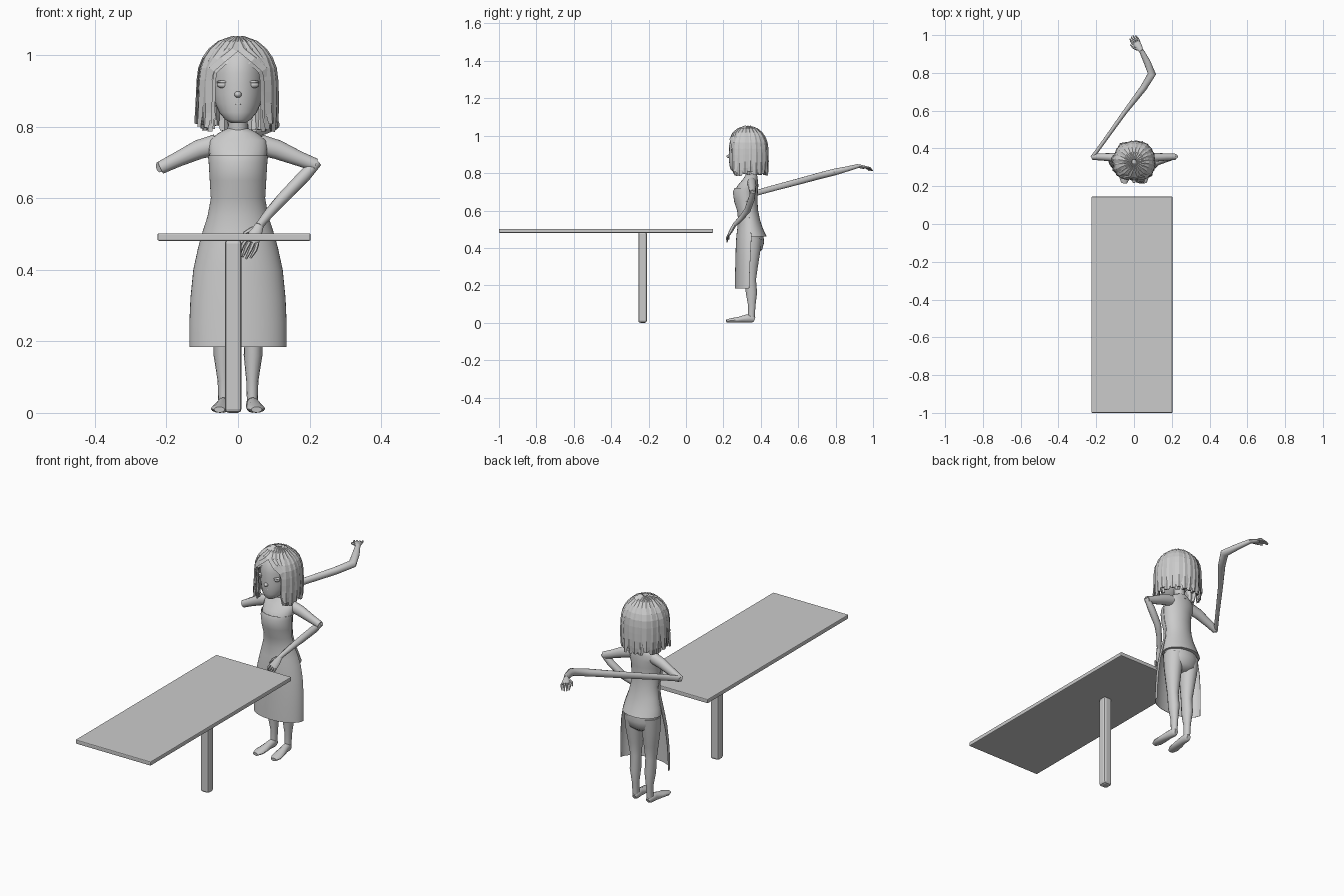
import bpy, bmesh, random
from math import sin, cos, pi, radians
from mathutils import Vector as V

random.seed(4)
cube = bpy.data.objects.get("Cube")
if cube:
    bpy.data.objects.remove(cube)

GREY = bpy.data.materials.new("plain grey")
GREY.use_nodes = True
GREY.diffuse_color = (.6, .6, .6, 1)
GREY.node_tree.nodes["Principled BSDF"].inputs["Base Color"].default_value = (.6, .6, .6, 1)


def finish(name, bm, smooth=True):
    bmesh.ops.recalc_face_normals(bm, faces=bm.faces)
    me = bpy.data.meshes.new(name)
    bm.to_mesh(me)
    bm.free()
    ob = bpy.data.objects.new(name, me)
    bpy.context.collection.objects.link(ob)
    me.materials.append(GREY)
    if smooth:
        bpy.ops.object.select_all(action='DESELECT')
        ob.select_set(True)
        bpy.context.view_layer.objects.active = ob
        bpy.ops.object.shade_smooth_by_angle(angle=radians(50))
    return ob


def skin(bm, rings):
    """Join rings of points into a closed tube."""
    loops = [[bm.verts.new(p) for p in r] for r in rings]
    n = len(loops[0])
    for a, b in zip(loops, loops[1:]):
        for i in range(n):
            bm.faces.new((a[i], a[(i + 1) % n], b[(i + 1) % n], b[i]))
    bm.faces.new(loops[0])
    bm.faces.new(loops[-1])


def level(z, cy, rx, ry, n=24):
    """Horizontal oval ring."""
    return [V((rx * cos(2 * pi * i / n), cy + ry * sin(2 * pi * i / n), z)) for i in range(n)]


def tube(bm, path, radii, hints, n=10):
    """Oval tube along a path; radii are (width, thickness), hints the thickness direction."""
    path = [V(p) for p in path]
    rings = []
    for i, p in enumerate(path):
        tan = (path[min(i + 1, len(path) - 1)] - path[max(i - 1, 0)]).normalized()
        hint = hints[i] if isinstance(hints, list) else V(hints)
        side = tan.cross(hint).normalized()
        up = side.cross(tan)
        w, t = radii[i]
        rings.append([p + side * w * cos(2 * pi * k / n) + up * t * sin(2 * pi * k / n)
                      for k in range(n)])
    skin(bm, rings)


def box(name, lo, hi, bevel):
    bm = bmesh.new()
    bmesh.ops.create_cube(bm, size=1)
    for v in bm.verts:
        v.co = V([(a + b) / 2 + c * (b - a) for a, b, c in zip(lo, hi, v.co)])
    ob = finish(name, bm, smooth=False)
    mod = ob.modifiers.new("bevel", 'BEVEL')
    mod.width = bevel
    mod.segments = 2


def ball(name, centre, scale):
    bm = bmesh.new()
    bmesh.ops.create_uvsphere(bm, u_segments=16, v_segments=10, radius=1)
    for v in bm.verts:
        v.co = V([c + s * k for c, s, k in zip(centre, scale, v.co)])
    finish(name, bm)


def loft(name, rows):
    bm = bmesh.new()
    skin(bm, [level(*r) for r in rows])
    finish(name, bm)


# Table
box("table_top", (-.225, -1, .481), (.203, .145, .502), .004)
box("table_leg", (-.037, -.255, 0), (.01, -.209, .485), .011)

# Torso with the flared shirt hem, neck and hips: (z, centre y, half width, half depth)
loft("torso", [(.462, .355, .1, .076), (.5, .347, .095, .066), (.55, .34, .08, .056),
               (.6, .332, .071, .054), (.65, .322, .074, .06), (.7, .32, .077, .064),
               (.735, .332, .082, .055), (.762, .342, .08, .042), (.782, .348, .055, .034),
               (.795, .35, .03, .028)])
loft("neck", [(.77, .352, .034, .032), (.8, .345, .026, .026), (.86, .335, .026, .028)])
loft("hips", [(.53, .345, .08, .055), (.48, .35, .088, .062), (.43, .352, .091, .066),
              (.39, .352, .075, .055), (.37, .35, .04, .03)])

# Apron, open at the back and close to the torso above the waist: (z, half width, front y, edge y)
bm = bmesh.new()
rows = []
for z, half, front, edge in [(.184, .135, .262, .338), (.25, .135, .263, .34), (.32, .132, .265, .343),
                             (.4, .124, .267, .347), (.46, .111, .27, .35), (.5, .1, .275, .347),
                             (.55, .084, .28, .34), (.6, .075, .274, .332), (.65, .078, .258, .322),
                             (.7, .081, .252, .32), (.72, .083, .26, .326)]:
    rows.append([bm.verts.new((half * cos(pi * i / 24), edge - (edge - front) * sin(pi * i / 24), z))
                 for i in range(25)])
for a, b in zip(rows, rows[1:]):
    for i in range(24):
        bm.faces.new((a[i], a[i + 1], b[i + 1], b[i]))
apron = finish("apron", bm)
cloth = apron.modifiers.new("cloth", 'SOLIDIFY')
cloth.thickness = .002
cloth.offset = 0
apron.modifiers.new("crisp_rim", 'EDGE_SPLIT').split_angle = radians(50)

# Legs and feet
for side, word in ((1, "left"), (-1, "right")):
    bm = bmesh.new()
    tube(bm, [(side * x, y, z) for x, y, z in
              [(.046, .352, .45), (.047, .35, .38), (.045, .347, .3), (.043, .345, .23),
               (.042, .35, .16), (.04, .352, .09), (.04, .35, .03)]],
         [(.047, .055), (.043, .048), (.034, .038), (.026, .03), (.026, .031), (.017, .02), (.015, .018)],
         (0, 1, 0), 14)
    finish(word + "_leg", bm)
    bm = bmesh.new()
    tube(bm, [(side * x, y, z) for x, y, z in
              [(.039, .366, .016), (.04, .352, .022), (.042, .32, .022), (.046, .28, .016),
               (.05, .24, .012), (.052, .216, .009)]],
         [(.01, .012), (.018, .022), (.018, .021), (.024, .015), (.026, .012), (.015, .008)], (0, 0, 1), 12)
    finish(word + "_foot", bm)


def hand(name, wrist, tip, across, normal):
    """Palm, four curled fingers and a thumb."""
    wrist, tip, across, normal = V(wrist), V(tip), V(across).normalized(), V(normal).normalized()
    reach = tip - wrist
    bm = bmesh.new()
    tube(bm, [wrist, wrist + reach * .25, wrist + reach * .55], [(.012, .01), (.018, .01), (.021, .007)], normal)
    for k in range(4):
        off = across * (k - 1.5) * .011
        base = wrist + reach * .5 + off
        length = .5 - .07 * abs(k - 1.4)
        tube(bm, [base, base + reach * length * .5 + off * .2, base + reach * length - normal * .012],
             [(.006, .006), (.0055, .0055), (.003, .003)], normal, 6)
    base = wrist + reach * .15 + across * .012
    tube(bm, [base, base + reach * .2 + across * .016, base + reach * .42 + across * .019 - normal * .006],
         [(.008, .007), (.006, .006), (.003, .003)], normal, 6)
    finish(name, bm)


def arm(word, upper, lower, lower_radii):
    bm = bmesh.new()
    tube(bm, upper, [(.024, .029), (.023, .027), (.019, .021), (.017, .018)], (0, 0, 1), 12)
    finish(word + "_upper_arm", bm)
    bm = bmesh.new()
    tube(bm, lower, lower_radii, (0, .1, 1), 12)
    finish(word + "_forearm", bm)


# Left arm bent forward, right arm stretched far behind
arm("left", [(.06, .35, .75), (.11, .353, .736), (.17, .355, .711), (.217, .356, .693)],
    [(.222, .358, .702), (.185, .35, .662), (.125, .328, .6), (.09, .297, .562), (.058, .258, .522)],
    [(.012, .014), (.018, .018), (.017, .017), (.014, .014), (.011, .011)])
hand("left_hand", (.06, .26, .524), (.018, .208, .435), (-1, .3, .4), (.2, -1, .5))
arm("right", [(-.06, .35, .75), (-.11, .353, .736), (-.17, .355, .708), (-.217, .356, .685)],
    [(-.221, .352, .687), (-.15, .45, .715), (-.05, .59, .752), (.05, .72, .787),
     (.095, .795, .806), (.068, .86, .822), (.038, .92, .838)],
    [(.01, .015), (.01, .016), (.012, .017), (.018, .018), (.022, .018), (.018, .014), (.012, .011)])
hand("right_hand", (.038, .918, .838), (-.012, .998, .824), (-1, -.5, 0), (0, .1, 1))

# Head and face
loft("head", [(.81, .27, .02, .022), (.82, .276, .036, .038), (.84, .292, .053, .059),
              (.865, .308, .064, .078), (.89, .32, .071, .091), (.92, .327, .074, .097),
              (.95, .33, .075, .099), (.985, .33, .071, .092), (1.015, .33, .058, .072),
              (1.032, .33, .036, .045), (1.04, .33, .012, .015)])
for side, word in ((1, "left"), (-1, "right")):
    ball(word + "_eye", (side * .04, .254, .917), (.019, .012, .01))
    ball(word + "_eyelid", (side * .04, .253, .925), (.02, .013, .005))
ball("nose", (0, .229, .89), (.01, .013, .009))
ball("upper_lip", (0, .239, .864), (.02, .009, .0035))
ball("lower_lip", (0, .242, .856), (.016, .01, .004))

# Hair: chunky strands from the crown, swept aside at the forehead to frame the face
bm = bmesh.new()
STEPS = [(.04, .007), (.16, .014), (.25, .018), (.33, .02), (.41, .021), (.5, .021),
         (.62, .021), (.76, .02), (.89, .018), (1, .011)]
LIMIT = radians(52)
for layer, count in ((1.0, 24), (.9, 22)):
    for k in range(count):
        phi = -pi + 2 * pi * (k + .5) / count
        goal = phi if abs(phi) > LIMIT else LIMIT * (1 if phi > 0 else -1)
        end = random.uniform(.785, .81)
        bulk = layer * random.uniform(.96, 1.04)
        flick = random.uniform(-.12, .04)
        path, hints = [], []
        for s, w in STEPS:
            a = min(s / .5, 1) * pi / 2
            drop = max(0, (s - .5) / .5)
            r = bulk * sin(a) * (1 + .05 * drop + flick * drop ** 3)
            z = .93 + .118 * (layer + .01) * cos(a) - drop * (.93 - end)
            sweep = min(1, max(0, (s - .2) / .27))
            turn = phi + (goal - phi) * sweep * sweep * (3 - 2 * sweep)
            p = V((.108 * r * sin(turn), .33 - .108 * r * cos(turn), z))
            path.append(p)
            hints.append((p - V((0, .33, min(z, .9)))).normalized())
        tube(bm, path, [(w, .006) for s, w in STEPS], hints, 4)
finish("hair", bm, smooth=False)
